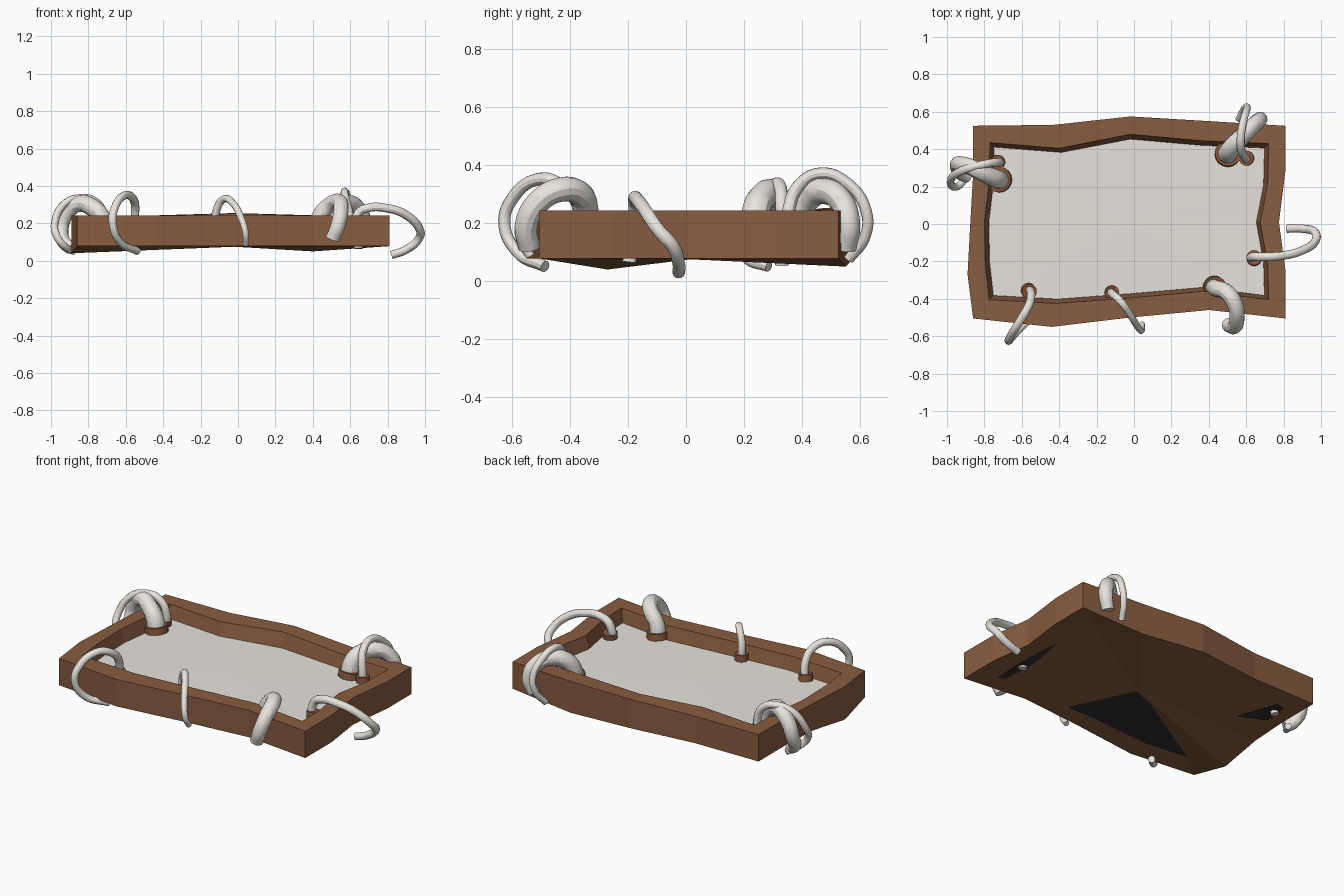
import bpy, bmesh
from mathutils import Vector

if "Cube" in bpy.data.objects:
    bpy.data.objects.remove(bpy.data.objects["Cube"])


def material(name, r, g, b):
    m = bpy.data.materials.new(name)
    m.diffuse_color = (r, g, b, 1)
    m.use_nodes = True
    m.node_tree.nodes["Principled BSDF"].inputs["Base Color"].default_value = m.diffuse_color
    return m


WOOD = material("brown wood", 0.25, 0.109, 0.052)
HIDE = material("pale hide", 0.80, 0.76, 0.71)
IVORY = material("ivory", 0.80, 0.77, 0.715)
COLLAR = material("collar brown", 0.25, 0.10, 0.046)
DARK = material("dark underside", 0.03, 0.03, 0.03)


def mesh_object(name, bm, mat):
    me = bpy.data.meshes.new(name)
    bm.to_mesh(me)
    bm.free()
    me.materials.append(mat)
    ob = bpy.data.objects.new(name, me)
    bpy.context.collection.objects.link(ob)
    return ob


# Uneven hand-hewn outlines, clockwise from the back left corner
outer = [(-.86, .525), (-.43, .53), (-.02, .575), (.40, .55), (.81, .525), (.81, .29),
         (.775, .01), (.81, -.25), (.81, -.505), (.40, -.46), (-.02, -.50), (-.44, -.55),
         (-.86, -.505), (-.89, -.27), (-.875, .01), (-.86, .27)]
inner = [(-.77, .435), (-.40, .405), (-.02, .48), (.37, .445), (.72, .43), (.715, .22),
         (.675, .01), (.715, -.22), (.72, -.405), (.37, -.36), (-.02, -.395), (-.42, -.425),
         (-.775, -.405), (-.795, -.22), (-.80, .01), (-.775, .22)]
floor = [(-.02 + (x + .02) * .97, .005 + (y - .005) * .945) for x, y in inner]
low = {3: .05, 13: .04}            # outer corners that sag below the rest
FLOOR_Z = .165
CENTRE = (-.02, .015)

# Frame: outer wall, rim, inner wall and a fan-shaped underside
bm = bmesh.new()
rings = [
    [bm.verts.new((x, y, low.get(i, .078))) for i, (x, y) in enumerate(outer)],
    [bm.verts.new((x, y, .255 if i == 2 else .243)) for i, (x, y) in enumerate(outer)],
    [bm.verts.new((x, y, .252 if i == 2 else .243)) for i, (x, y) in enumerate(inner)],
    [bm.verts.new((x, y, FLOOR_Z - .01)) for x, y in floor],
]
n = len(outer)
for a, b in zip(rings, rings[1:]):
    for i in range(n):
        j = (i + 1) % n
        bm.faces.new((a[i], a[j], b[j], b[i]))
hub_low = bm.verts.new((*CENTRE, .075))
hub_top = bm.verts.new((*CENTRE, FLOOR_Z - .01))
for i in range(n):
    j = (i + 1) % n
    bm.faces.new((hub_low, rings[0][j], rings[0][i]))
    bm.faces.new((hub_top, rings[3][i], rings[3][j]))
bmesh.ops.recalc_face_normals(bm, faces=bm.faces)
mesh_object("tray_frame", bm, WOOD)

# Stretched pale floor inside the frame
bm = bmesh.new()
edge = [bm.verts.new((x, y, FLOOR_Z)) for x, y in floor]
hub = bm.verts.new((*CENTRE, FLOOR_Z + .003))
for i in range(n):
    bm.faces.new((hub, edge[(i + 1) % n], edge[i]))
mesh_object("tray_floor", bm, HIDE)


# Dark patches on the underside
def patch(name, pts, z):
    bm = bmesh.new()
    f = bm.faces.new([bm.verts.new((x, y, z)) for x, y in pts])
    f.normal_update()
    if f.normal.z > 0:
        f.normal_flip()
    mesh_object(name, bm, DARK)


patch("front_patch", [(-.01, .01), (.17, -.37), (-.02, -.37), (-.42, -.40), (-.75, -.36), (-.71, -.27), (-.35, -.12)], .072)
patch("left_patch", [(-.70, .41), (-.61, .16), (-.77, .23), (-.76, .39)], .070)
patch("right_patch", [(.67, .13), (.63, -.06), (.62, -.20), (.64, -.36), (.68, -.37), (.69, -.2), (.68, .0)], .074)


# Tapered curved tusk with a collar where it leaves the floor
def tusk(name, r0, r1, pts):
    cu = bpy.data.curves.new(name, 'CURVE')
    cu.dimensions = '3D'
    cu.bevel_depth = 1
    cu.bevel_resolution = 4
    cu.resolution_u = 8
    cu.use_fill_caps = True
    sp = cu.splines.new('BEZIER')
    sp.bezier_points.add(len(pts) - 1)
    for i, (p, co) in enumerate(zip(sp.bezier_points, pts)):
        p.co = co
        p.handle_left_type = p.handle_right_type = 'AUTO'
        p.radius = r0 + (r1 - r0) * i / (len(pts) - 1)
    cu.materials.append(IVORY)
    ob = bpy.data.objects.new(name, cu)
    bpy.context.collection.objects.link(ob)
    bpy.ops.object.select_all(action='DESELECT')
    ob.select_set(True)
    bpy.context.view_layer.objects.active = ob
    bpy.ops.object.convert(target='MESH')
    bpy.ops.object.shade_smooth_by_angle()
    a, b = Vector(pts[0]), Vector(pts[1])
    c = a.lerp(b, (.18 - a.z) / (b.z - a.z))
    bpy.ops.mesh.primitive_cylinder_add(vertices=16, radius=r0 * .95 + .018, depth=.04, location=c)
    ring = bpy.context.object
    ring.name = name + "_collar"
    ring.rotation_euler = Vector((0, 0, 1)).rotation_difference(b - a).to_euler()
    ring.data.materials.append(COLLAR)
    bpy.ops.object.shade_smooth_by_angle()


tusk("front_left_tusk", .023, .02, [
    (-.57, -.35, .13), (-.55, -.37, .26), (-.56, -.43, .33), (-.605, -.51, .35),
    (-.66, -.60, .28), (-.67, -.625, .20), (-.63, -.58, .10), (-.535, -.485, .05)])
tusk("front_middle_tusk", .022, .016, [
    (-.12, -.365, .13), (-.115, -.375, .27), (-.075, -.41, .33), (-.03, -.47, .31),
    (.02, -.55, .22), (.04, -.57, .15), (.042, -.535, .085)])
tusk("front_right_thick_tusk", .046, .038, [
    (.425, -.335, .13), (.44, -.345, .24), (.495, -.365, .30), (.54, -.43, .315),
    (.55, -.51, .27), (.535, -.55, .19), (.505, -.54, .115)])
tusk("right_tusk", .024, .022, [
    (.645, -.195, .065), (.64, -.175, .25), (.70, -.176, .283), (.80, -.168, .28),
    (.89, -.145, .25), (.97, -.09, .17), (.968, -.045, .12), (.90, -.025, .06), (.82, -.025, .03)])
tusk("back_right_thick_tusk", .055, .036, [
    (.50, .37, .13), (.505, .385, .24), (.53, .42, .29), (.58, .47, .31),
    (.64, .53, .28), (.675, .56, .20), (.65, .55, .11)])
tusk("back_right_thin_tusk", .023, .018, [
    (.605, .35, .13), (.595, .355, .25), (.575, .39, .33), (.57, .46, .37),
    (.585, .55, .34), (.605, .62, .24), (.59, .615, .15), (.56, .56, .075)])
tusk("left_thick_tusk", .053, .034, [
    (-.715, .235, .13), (-.73, .24, .23), (-.78, .26, .285), (-.85, .295, .305),
    (-.92, .32, .25), (-.945, .315, .17), (-.93, .275, .10), (-.89, .25, .065)])
tusk("left_thin_tusk", .023, .019, [
    (-.745, .33, .055), (-.72, .33, .25), (-.77, .325, .32), (-.84, .31, .335),
    (-.92, .285, .31), (-.978, .24, .21), (-.968, .20, .13), (-.93, .21, .08), (-.88, .285, .05)])
